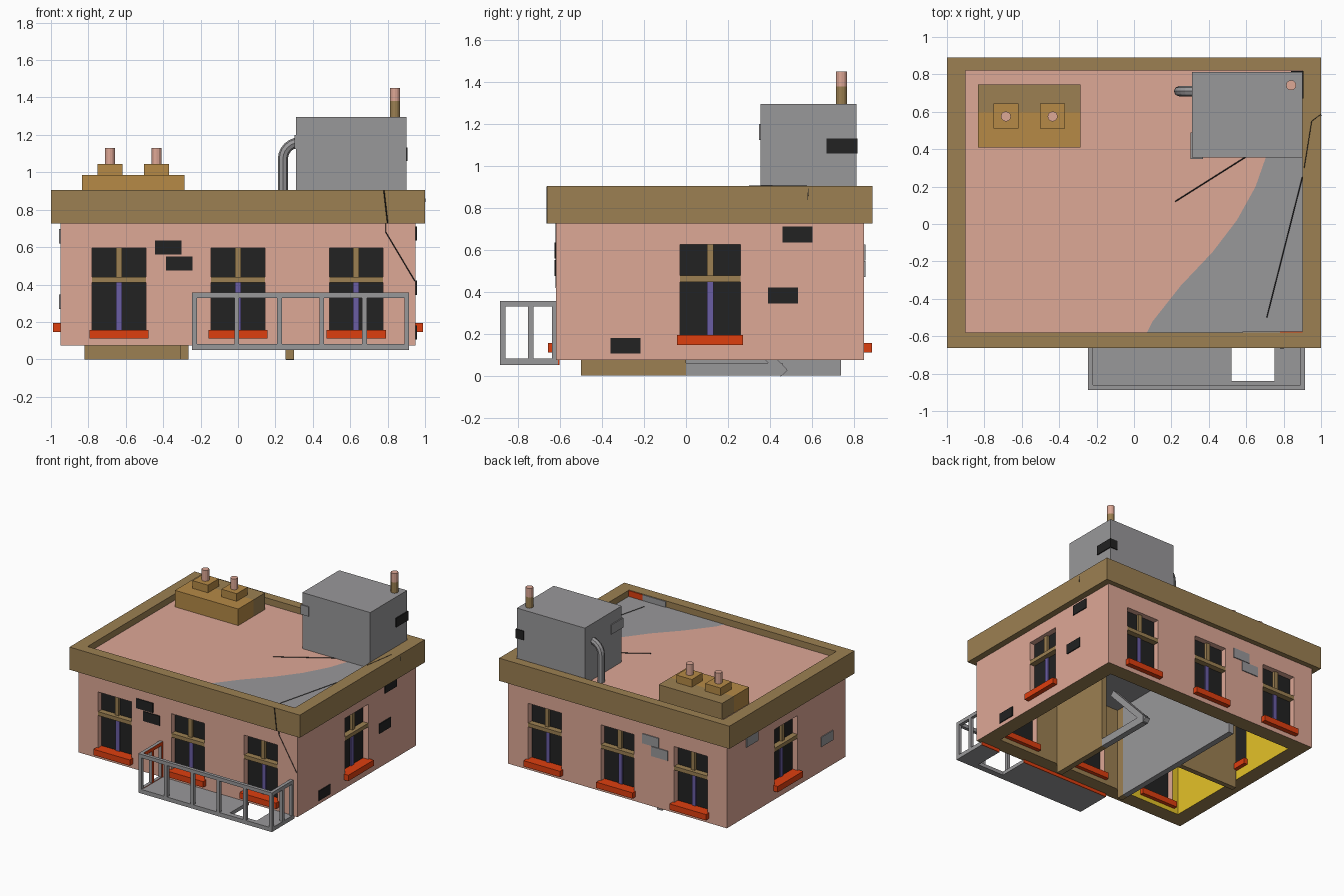
import bpy, bmesh, math
from mathutils import Vector, Matrix

if "Cube" in bpy.data.objects:
    bpy.data.objects.remove(bpy.data.objects["Cube"])


def srgb(r, g, b):
    return tuple(((c / 255 + 0.055) / 1.055) ** 2.4 for c in (r, g, b)) + (1,)


COL = {}
for name, rgb in {"pink_plaster": (222, 168, 150), "brown_trim": (156, 128, 82),
                  "ochre_clay": (182, 138, 70), "grey_concrete": (153, 152, 154),
                  "black_glass": (34, 34, 34), "red_sill": (222, 62, 15),
                  "purple_curtain": (106, 93, 164), "yellow_paint": (228, 194, 40)}.items():
    m = bpy.data.materials.new(name)
    m.diffuse_color = srgb(*rgb)
    m.use_nodes = True
    m.node_tree.nodes["Principled BSDF"].inputs["Base Color"].default_value = m.diffuse_color
    COL[name] = m
PINK, BROWN, OCHRE, GREY, BLACK, RED, PURPLE, YELLOW = COL.values()


def add(name, bm, *mats):
    me = bpy.data.meshes.new(name)
    bm.to_mesh(me)
    bm.free()
    ob = bpy.data.objects.new(name, me)
    bpy.context.collection.objects.link(ob)
    for m in mats:
        me.materials.append(m)
    return ob


def boxes(name, mat, *dims):
    """One object made of boxes given as (x0, x1, y0, y1, z0, z1)."""
    bm = bmesh.new()
    for x0, x1, y0, y1, z0, z1 in dims:
        M = Matrix.Translation(((x0 + x1) / 2, (y0 + y1) / 2, (z0 + z1) / 2)) @ \
            Matrix.Diagonal((abs(x1 - x0), abs(y1 - y0), abs(z1 - z0), 1))
        bmesh.ops.create_cube(bm, size=1, matrix=M)
    return add(name, bm, mat)


def tube(name, mat, x, y, z0, z1, r):
    bm = bmesh.new()
    bmesh.ops.create_cone(bm, cap_ends=True, segments=12, radius1=r, radius2=r, depth=z1 - z0,
                          matrix=Matrix.Translation((x, y, (z0 + z1) / 2)))
    return add(name, bm, mat)


def path(name, mat, pts, r, res):
    cu = bpy.data.curves.new(name, 'CURVE')
    cu.dimensions = '3D'
    cu.bevel_depth, cu.bevel_resolution, cu.use_fill_caps = r, res, True
    sp = cu.splines.new('POLY')
    sp.points.add(len(pts) - 1)
    for p, q in zip(sp.points, pts):
        p.co = (*q, 1)
        p.radius = 1
    sp.use_smooth = False
    ob = bpy.data.objects.new(name, cu)
    bpy.context.collection.objects.link(ob)
    cu.materials.append(mat)
    return ob


# building footprint
X, Y0, Y1, T = 0.95, -0.62, 0.85, 0.12
SIDES = {"front": lambda u, d: (u, Y0 + d), "back": lambda u, d: (u, Y1 - d),
         "left": lambda u, d: (-X + d, u), "right": lambda u, d: (X - d, u)}


def on_side(side, u0, u1, d0, d1, z0, z1):
    """Box on a wall: u along the wall, d depth into it."""
    (xa, ya), (xb, yb) = SIDES[side](u0, d0), SIDES[side](u1, d1)
    return (min(xa, xb), max(xa, xb), min(ya, yb), max(ya, yb), z0, z1)


# windows: side, centre along wall, base height, height
WINDOWS = [(s, u, 0.11, .485) for s in ("front", "back") for u in (-0.637, 0, 0.632)] + \
          [(s, 0.115, 0.147, .478) for s in ("left", "right")]

# walls, hollow with window openings
walls = boxes("walls", PINK, (-X, X, Y0, Y1, 0.075, 0.74))
cutters = [boxes("room_cutter", PINK, (-X + T, X - T, Y0 + T, Y1 - T, 0, 0.9)),
           boxes("window_cutter", PINK, *[on_side(s, u - .144, u + .144, -.1, .2, b + .02, b + h)
                                          for s, u, b, h in WINDOWS])]
for c in cutters:
    c.hide_render = True
    md = walls.modifiers.new("cut", 'BOOLEAN')
    md.operation, md.object, md.solver = 'DIFFERENCE', c, 'EXACT'
bpy.context.view_layer.update()
ev = walls.evaluated_get(bpy.context.evaluated_depsgraph_get())
bm = bmesh.new()
bm.from_mesh(ev.to_mesh())
walls.modifiers.clear()
walls.data.materials.clear()
for m in (PINK, BROWN, YELLOW):
    walls.data.materials.append(m)
bmesh.ops.bisect_plane(bm, geom=bm.verts[:] + bm.edges[:] + bm.faces[:],
                       plane_co=(-0.3, 0, 0), plane_no=(1, 0, 0))
# inner faces: yellow rooms on the left, brown on the right; brown underside
for f in bm.faces:
    f.material_index = 0
    c, n = f.calc_center_bounds(), f.normal
    v = f.verts[0].co
    inner = (abs(n.x) > .9 and abs(abs(v.x) - (X - T)) < .005) or \
        (abs(n.y) > .9 and min(abs(v.y - Y0 - T), abs(v.y - Y1 + T)) < .005)
    if inner:
        f.material_index = 2 if c.x < -0.3 else 1
    elif n.z < -0.9 and c.z < 0.1:
        f.material_index = 1
bm.to_mesh(walls.data)
bm.free()
for c in cutters:
    bpy.data.objects.remove(c)

# window parts
for s, u, b, h in WINDOWS:
    boxes(s + "_window_glass", BLACK, on_side(s, u - .144, u + .144, .045, .07, b, b + h))
    boxes(s + "_window_frame", BROWN,
          on_side(s, u - .144, u + .144, .0, .045, b + .30, b + .33),
          on_side(s, u - .016, u + .016, .025, .045, b + .33, b + h))
    boxes(s + "_window_curtain", PURPLE, on_side(s, u - .016, u + .016, .036, .045, b + .04, b + .30))
    boxes(s + "_window_sill", RED, on_side(s, u - .158, u + .158, -.038, T + .03, b, b + .046))

# inner partitions and ceiling
boxes("long_partition", GREY, (-.31, -.265, -.44, .74, 0, .73))
boxes("long_partition_end", BROWN, (-.31, -.265, Y0 + T, -.44, 0, .73))
boxes("cross_partition", BROWN, (-.82, -.31, .12, .16, 0, .73))
boxes("front_partition", BROWN, (.255, .30, Y0 + T, 0, 0, .73))
boxes("door_beam", GREY, (.255, .30, 0, .46, 0, .06))
brace = boxes("diagonal_brace", GREY, (-.022, .022, -.26, .26, -.022, .022))
brace.location = (.2775, .29, .2)
brace.rotation_euler = (-math.atan2(.38, .36), 0, 0)
boxes("ceiling", GREY, (-X + T, X - T, Y0 + T, Y1 - T, .725, .74))

# roof slab and parapet
boxes("roof_slab", PINK, (-.92, .92, -.60, .84, .735, .855))
P0, P1 = -0.662, 0.89
boxes("parapet", BROWN, (-1, 1, P0, -.58, .727, .905), (-1, 1, .82, P1, .727, .905),
      (-1, -.9, -.58, .82, .727, .905), (.9, 1, -.58, .82, .727, .905))
boxes("parapet_inner_red_plate", RED, (.78, .9, -.58, -.574, .855, .902))
boxes("parapet_inner_grey_plate", GREY, (.58, .78, -.58, -.574, .855, .902))

# bare concrete patch on the roof
bm = bmesh.new()
outline = [(.07, -.58), (.10, -.52), (.25, -.33), (.42, -.15), (.55, .02), (.65, .2), (.72, .4),
           (.9, .4), (.9, -.58)]
bm.faces.new([bm.verts.new((x, y, .8565)) for x, y in reversed(outline)])
bmesh.ops.recalc_face_normals(bm, faces=bm.faces[:])
for f in bm.faces:
    if f.normal.z < 0:
        f.normal_flip()
add("roof_concrete_patch", bm, GREY)

# roof chimney block with pots
boxes("chimney_block_front", OCHRE, (-.835, -.285, .41, .60, .85, .985))
boxes("chimney_block_back", BROWN, (-.835, -.285, .60, .745, .85, .985))
for x in (-.685, -.435):
    boxes("chimney_pedestal", OCHRE, (x - .067, x + .067, .51, .645, .985, 1.045))
    tube("chimney_pot", PINK, x, .575, 1.04, 1.13, .027)

# roof hut with stack and bent pipe
boxes("roof_hut", GREY, (.31, .90, .355, .812, .85, 1.295))
tube("stack_lower", BROWN, .84, .742, 1.29, 1.38, .027)
tube("stack_upper", PINK, .84, .742, 1.38, 1.45, .027)
bend = [(.33 - .09 * math.cos(a), .71, 1.07 + .09 * math.sin(a))
        for a in [i * math.pi / 12 for i in range(7)]]
path("bent_pipe", GREY, [(.24, .71, .85)] + bend, .027, 2)
boxes("hut_corner_patch", GREY, (.302, .37, .347, .36, 1.125, 1.20), (.302, .31, .347, .49, 1.125, 1.20))
boxes("hut_dark_patch", BLACK, (.90, .907, .67, .819, 1.06, 1.132), (.84, .907, .812, .819, 1.06, 1.132))

# exposed patches on the walls
PATCHES = [("front", -.445, .56), ("front", -.385, .475), ("right", .46, .635), ("right", .39, .345),
           ("right", -.36, .105), ("back", -.36, .55), ("back", -.44, .47), ("left", .47, .62),
           ("left", -.46, .27)]
for s, u, z in PATCHES:
    boxes(s + "_wall_patch", BLACK if s in ("front", "right") else GREY,
          on_side(s, u, u + .143, -.007, .002, z, z + .076))

# balcony floor with hole, rails and posts
bx0, bx1, by0, by1 = -.245, .915, -.887, -.61
boxes("balcony_floor", GREY, (bx0, .52, by0, by1, .05, .078), (.75, bx1, by0, by1, .05, .078),
      (.52, .75, by0, -.84, .05, .078))
W = .026
rails = [boxes("balcony_rail", GREY, (bx0, bx1, by0, by0 + W, z, z + W + .002),
               (bx0, bx0 + W, by0 + W, by1, z, z + W + .002),
               (bx1 - W, bx1, by0 + W, by1, z, z + W + .002)) for z in (.054, .329)]
posts = [(x, by0 + W / 2) for x in (-.232, -.007, .222, .448, .677, .902)] + \
        [(x, y) for x in (-.232, .902) for y in (-.74, -.625)]
rails.append(boxes("balcony_posts", GREY, *[(x - W / 2, x + W / 2, y - W / 2, y + W / 2, .06, .335)
                                            for x, y in posts]))
# red inner faces on the left end of the railing
for ob in rails:
    ob.data.materials.append(RED)
    for p in ob.data.polygons:
        p.material_index = int(p.normal.x > .9 and p.center.x < bx0 + .05 and p.center.y > -.86)
boxes("balcony_wall_joint", RED, (bx0, .52, by1, by1 + .006, .05, .076), (.75, bx1, by1, by1 + .006, .05, .076))

# hairline cracks
path("front_crack", BLACK, [(.78, P0, .903), (.80, P0, .727)], .003, 0)
path("front_wall_crack", BLACK, [(.79, Y0, .727), (.79, Y0, .68), (.945, Y0, .42)], .0025, 0)
path("right_parapet_crack", BLACK, [(.91, .30, .904), (.95, .55, .904), (.998, .585, .904), (1, .58, .84)], .0025, 0)
path("roof_crack", BLACK, [(.9, .25, .856), (.71, -.5, .856)], .003, 0)
path("roof_crack_small", BLACK, [(.22, .12, .855), (.6, .36, .855)], .003, 0)
